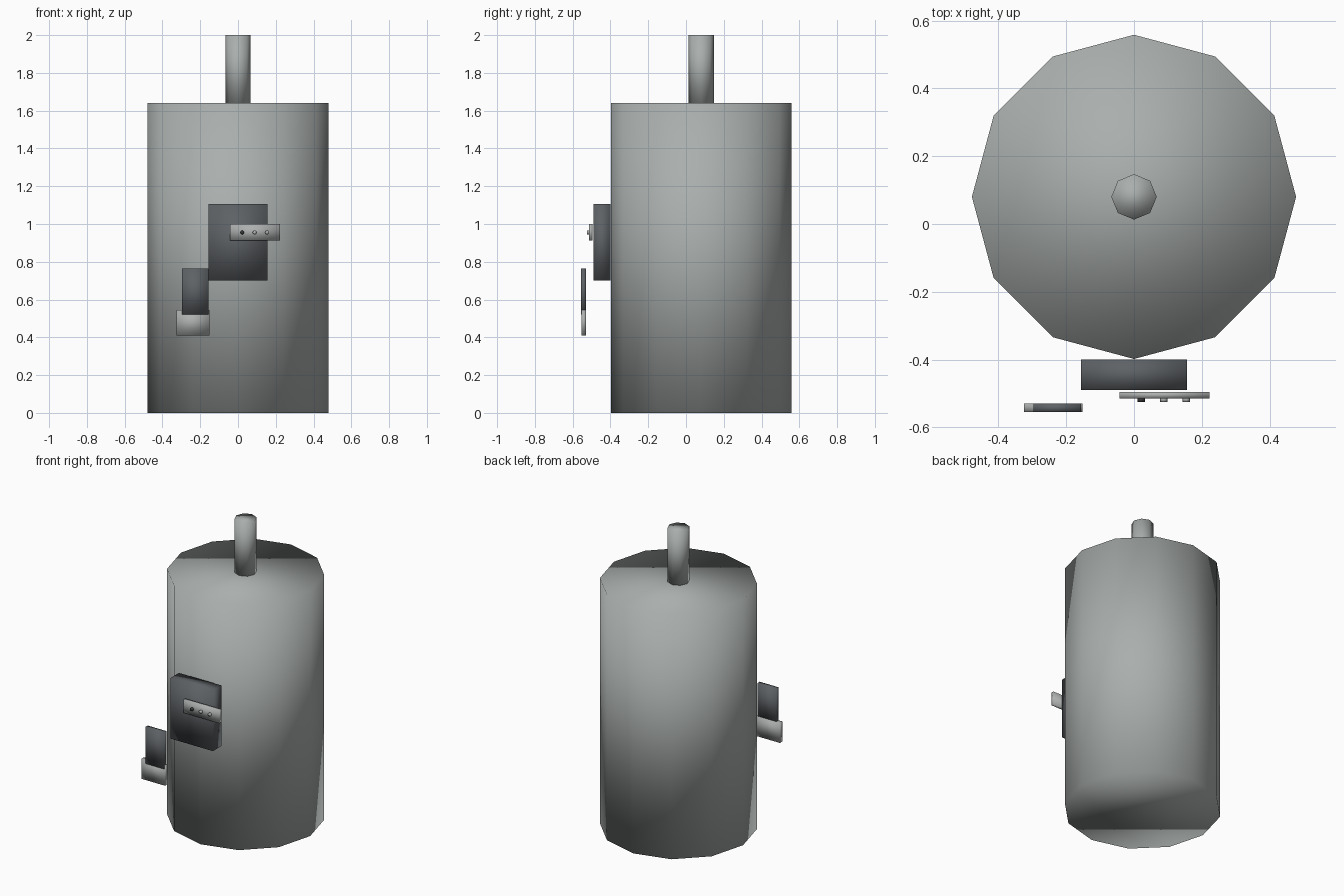
import bpy
import bmesh
from math import pi
from mathutils import Matrix

default = bpy.data.objects.get("Cube")
if default:
    bpy.data.objects.remove(default, do_unlink=True)


def material(name, colour):
    mat = bpy.data.materials.new(name)
    mat.use_nodes = True
    mat.diffuse_color = (*colour, 1)
    mat.node_tree.nodes["Principled BSDF"].inputs["Base Color"].default_value = (*colour, 1)
    return mat


tank_grey = material("tank grey", (0.40, 0.43, 0.42))
dark_steel = material("dark steel", (0.11, 0.12, 0.13))
light_steel = material("light steel", (0.42, 0.43, 0.43))
black = material("black", (0.04, 0.04, 0.045))


def finish(name, bm, mat):
    # Fully smooth shading, as the caps and boxes blend softly at their edges
    for face in bm.faces:
        face.smooth = True
    mesh = bpy.data.meshes.new(name)
    bm.to_mesh(mesh)
    bm.free()
    mesh.materials.append(mat)
    obj = bpy.data.objects.new(name, mesh)
    bpy.context.collection.objects.link(obj)
    return obj


def box(name, xs, ys, zs, mat):
    bm = bmesh.new()
    bmesh.ops.create_cube(bm, size=1)
    spans = (xs, ys, zs)
    for v in bm.verts:
        v.co = [(a + b) / 2 + c * (b - a) for c, (a, b) in zip(v.co, spans)]
    return finish(name, bm, mat)


def cylinder(name, centre, radius, depth, sides, mat, tilt=0):
    bm = bmesh.new()
    bmesh.ops.create_cone(bm, cap_ends=True, segments=sides, radius1=radius,
                          radius2=radius, depth=depth,
                          matrix=Matrix.Translation(centre) @ Matrix.Rotation(tilt, 4, "X"))
    return finish(name, bm, mat)


# Tank and the pipe on its top
cylinder("tank", (0, 0.08, 0.82), 0.478, 1.64, 12, tank_grey)
cylinder("top_pipe", (0, 0.08, 1.82), 0.067, 0.36, 8, tank_grey)

# Control box with its switch plate
box("control_box", (-0.157, 0.157), (-0.49, -0.40), (0.70, 1.105), dark_steel)
box("switch_plate", (-0.043, 0.223), (-0.514, -0.495), (0.912, 1.0), light_steel)

# Row of knobs, the first one black
for i, mat in enumerate((black, light_steel, light_steel)):
    cylinder(f"knob_{i + 1}", (0.022 + 0.066 * i, -0.518, 0.955), 0.011, 0.014, 8,
             mat, pi / 2)

# Hanging plate and the paler foot it overlaps
box("hanging_plate", (-0.297, -0.157), (-0.555, -0.53), (0.52, 0.765), dark_steel)
box("plate_foot", (-0.325, -0.152), (-0.554, -0.529), (0.41, 0.545), light_steel)
